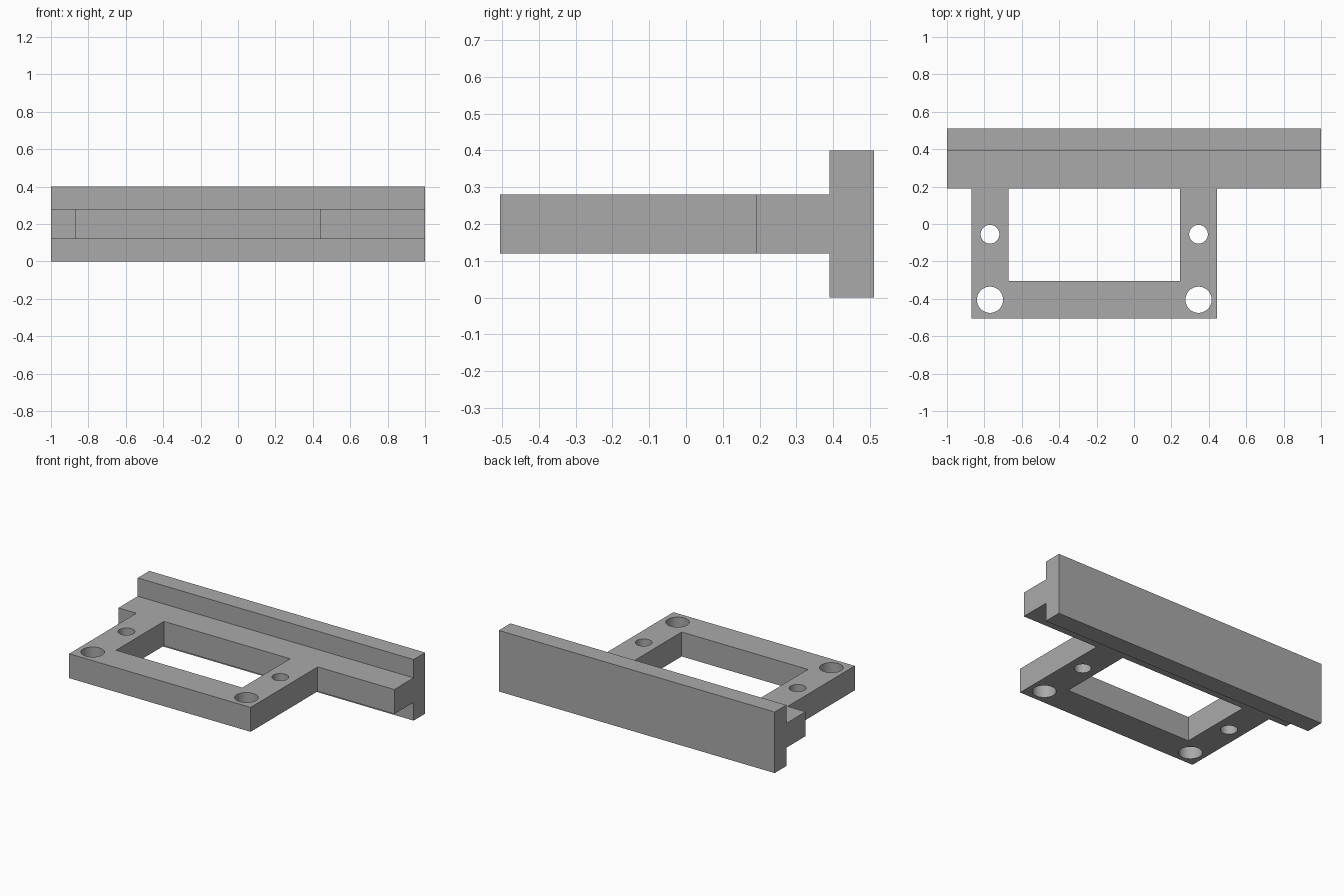
import bpy
import bmesh
from mathutils import Matrix

cube = bpy.data.objects.get("Cube")
if cube:
    bpy.data.objects.remove(cube, do_unlink=True)

grey = bpy.data.materials.new("plain grey")
grey.use_nodes = True
color = (0.4, 0.4, 0.4, 1)
grey.diffuse_color = color
grey.node_tree.nodes["Principled BSDF"].inputs["Base Color"].default_value = color

PLATE_BOTTOM, PLATE_TOP = 0.12, 0.28
WEB_FRONT, FLANGE_FRONT, BACK = 0.19, 0.39, 0.51
FRAME_LEFT, FRAME_RIGHT, FRAME_FRONT = 0.445, -0.87, -0.505
BAR = 0.2


def make_object(name, bm):
    bmesh.ops.recalc_face_normals(bm, faces=bm.faces)
    mesh = bpy.data.meshes.new(name)
    bm.to_mesh(mesh)
    bm.free()
    mesh.materials.append(grey)
    obj = bpy.data.objects.new(name, mesh)
    bpy.context.collection.objects.link(obj)
    return obj


def prism(name, outline, bottom, top):
    """Extrude a plan outline upwards."""
    bm = bmesh.new()
    face = bm.faces.new([bm.verts.new((x, y, bottom)) for x, y in outline])
    grown = bmesh.ops.extrude_face_region(bm, geom=[face])["geom"]
    verts = [v for v in grown if isinstance(v, bmesh.types.BMVert)]
    bmesh.ops.translate(bm, verts=verts, vec=(0, 0, top - bottom))
    return make_object(name, bm)


def rectangle(x0, x1, y0, y1):
    return [(x0, y0), (x1, y0), (x1, y1), (x0, y1)]


def hole_cutter(name, x, y, radius):
    bm = bmesh.new()
    bmesh.ops.create_cone(bm, cap_ends=True, segments=48, radius1=radius,
                          radius2=radius, depth=1,
                          matrix=Matrix.Translation((x, y, 0.2)))
    return make_object(name, bm)


# Upright flange along the back
prism("back_flange", rectangle(-1, 1, FLANGE_FRONT, BACK), 0, 0.4)

# Flat plate: full-width web with the offset frame in front
plate = prism("mounting_plate", [
    (-1, FLANGE_FRONT), (-1, WEB_FRONT),
    (FRAME_RIGHT, WEB_FRONT), (FRAME_RIGHT, FRAME_FRONT),
    (FRAME_LEFT, FRAME_FRONT), (FRAME_LEFT, WEB_FRONT),
    (1, WEB_FRONT), (1, FLANGE_FRONT)], PLATE_BOTTOM, PLATE_TOP)

# Window and the two pairs of screw holes
cutters = [prism("window_cutter",
                 rectangle(FRAME_RIGHT + BAR, FRAME_LEFT - BAR,
                           FRAME_FRONT + BAR, WEB_FRONT), -0.1, 0.5)]
for x in (FRAME_RIGHT + BAR / 2, FRAME_LEFT - BAR / 2):
    cutters.append(hole_cutter("small_hole_cutter", x, -0.055, 0.05))
    cutters.append(hole_cutter("large_hole_cutter", x, FRAME_FRONT + BAR / 2, 0.07))

bpy.ops.object.select_all(action="DESELECT")
bpy.context.view_layer.objects.active = plate
plate.select_set(True)
for cutter in cutters:
    cutter.hide_render = True
    mod = plate.modifiers.new("cut", "BOOLEAN")
    mod.operation = "DIFFERENCE"
    mod.solver = "EXACT"
    mod.object = cutter
    bpy.ops.object.modifier_apply(modifier=mod.name)
    bpy.data.objects.remove(cutter, do_unlink=True)
bpy.ops.object.shade_smooth_by_angle()
